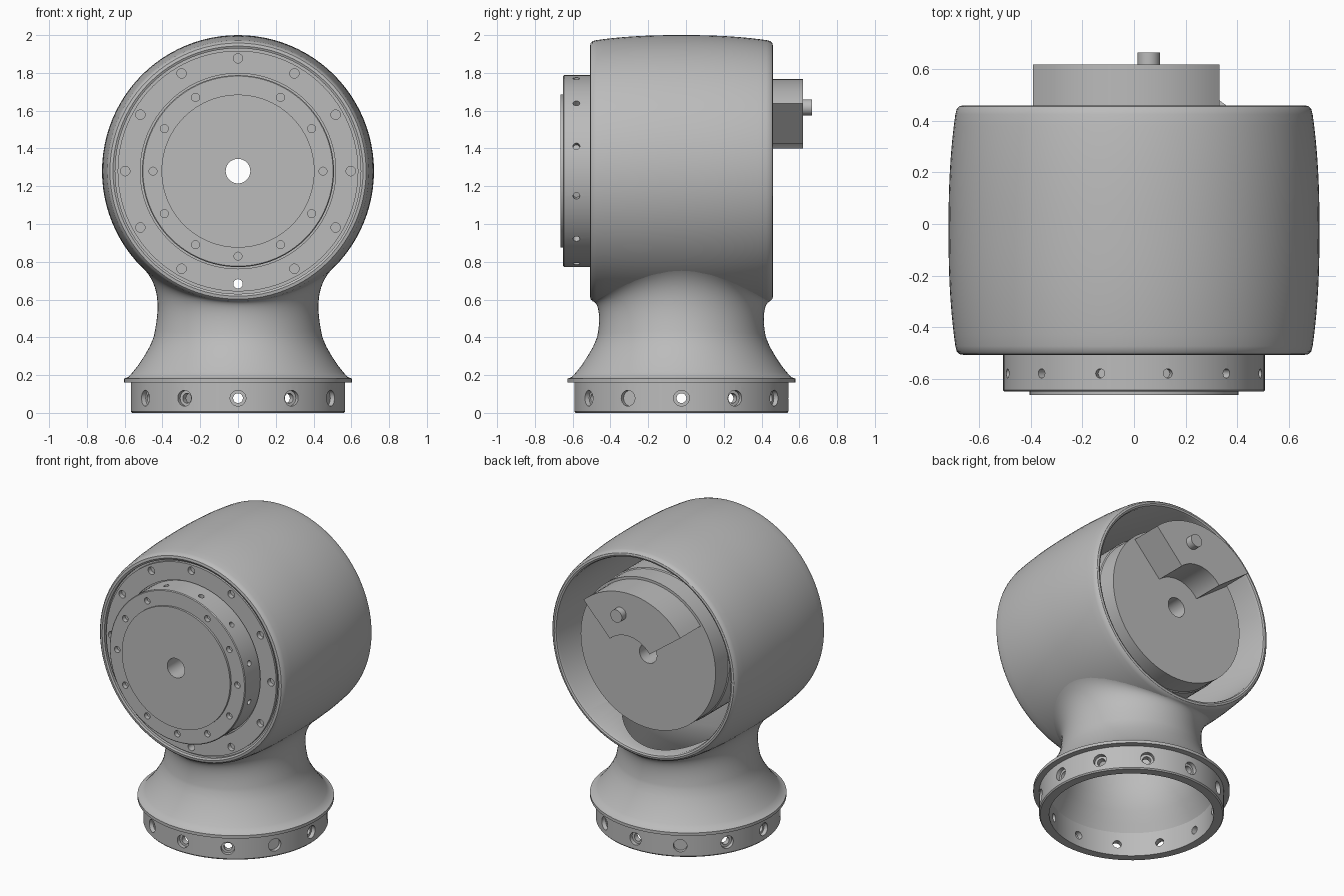
import bpy, bmesh
from math import cos, sin, pi, radians, sqrt
from mathutils import Vector

if "Cube" in bpy.data.objects:
    bpy.data.objects.remove(bpy.data.objects["Cube"])

AXIS_Z = 1.28      # height of the barrel axis
MID_Y = -0.024     # depth of the neck axis
STEPS = 96

grey = bpy.data.materials.new("machined_grey")
grey.use_nodes = True
grey.diffuse_color = (0.5, 0.5, 0.5, 1)
grey.node_tree.nodes["Principled BSDF"].inputs["Base Color"].default_value = (0.5, 0.5, 0.5, 1)


def finish(name, bm):
    bmesh.ops.recalc_face_normals(bm, faces=bm.faces)
    mesh = bpy.data.meshes.new(name)
    bm.to_mesh(mesh)
    bm.free()
    mesh.materials.append(grey)
    ob = bpy.data.objects.new(name, mesh)
    bpy.context.collection.objects.link(ob)
    return ob


def select(ob):
    bpy.ops.object.select_all(action='DESELECT')
    ob.select_set(True)
    bpy.context.view_layer.objects.active = ob


def smooth(ob):
    select(ob)
    bpy.ops.object.shade_smooth_by_angle(angle=radians(30))


def rings(name, point_lists):
    """Skin closed sections arranged in a closed circle."""
    bm = bmesh.new()
    cols = [[bm.verts.new(p) for p in pts] for pts in point_lists]
    for a, b in zip(cols, cols[1:] + cols[:1]):
        for i in range(len(a)):
            j = (i + 1) % len(a)
            bm.faces.new((a[i], a[j], b[j], b[i]))
    return finish(name, bm)


def circle(n=STEPS):
    return [2 * pi * i / n for i in range(n)]


def lathe_y(name, profile):
    return rings(name, [[(r * cos(t), y, AXIS_Z + r * sin(t)) for r, y in profile]
                        for t in circle()])


def lathe_z(name, profile):
    return rings(name, [[(r * cos(t), MID_Y + r * sin(t), z) for r, z in profile]
                        for t in circle()])


def rod(bm, centre, direction, radius, length, sides=20):
    d = Vector(direction).normalized()
    m = d.to_track_quat('Z', 'Y').to_matrix().to_4x4()
    m.translation = Vector(centre)
    bmesh.ops.create_cone(bm, cap_ends=True, segments=sides, radius1=radius,
                          radius2=radius, depth=length, matrix=m)


def drill(ob, rods):
    """Cut a list of (centre, direction, radius, length) holes."""
    bm = bmesh.new()
    for r in rods:
        rod(bm, *r)
    cutter = finish("hole_cutter", bm)
    cutter.hide_render = True
    select(ob)
    mod = ob.modifiers.new("holes", 'BOOLEAN')
    mod.operation = 'DIFFERENCE'
    mod.solver = 'EXACT'
    mod.object = cutter
    bpy.ops.object.modifier_apply(modifier=mod.name)
    bpy.data.objects.remove(cutter)


def barrel_radius(y):
    return 0.72 - 0.028 * abs((y - MID_Y) / 0.46) ** 2.4


# Barrel housing: bulged hollow drum, open at the back
outer = [(barrel_radius(y), y) for y in [MID_Y + 0.45 * k / 10 for k in range(-10, 11)]]
housing = lathe_y("barrel_housing",
                  [(0.65, -0.48), (0.65, -0.502), (0.662, -0.508), (0.678, -0.505), (0.688, -0.494)]
                  + outer
                  + [(0.688, 0.446), (0.678, 0.457), (0.665, 0.46), (0.654, 0.455), (0.648, 0.44)])
drill(housing, [((0, MID_Y, 0.7), (0, 0, 1), 0.405, 0.8, STEPS)])
smooth(housing)

# Neck: flared foot below, blending tangentially into the barrel above
foot = [(0.58, 0.16), (0.603, 0.162), (0.603, 0.182), (0.58, 0.19), (0.558, 0.215),
        (0.53, 0.25), (0.497, 0.3), (0.468, 0.35)]


def neck_section(t):
    c, s = cos(t), sin(t)

    def surface_z(rad, inset):
        return AXIS_Z - sqrt((barrel_radius(MID_Y + rad * s) - inset) ** 2 - (rad * c) ** 2)

    top_r = 0.51 * c * c + 0.472 * s * s
    p0 = Vector((0.447, 0.4))
    p3 = Vector((top_r, surface_z(top_r, 0.002)))
    slope = Vector((0.02, p3.y - surface_z(top_r - 0.02, 0.002))).normalized()
    h = p3.y - p0.y
    p1 = p0 + Vector((-0.1 * h, 0.45 * h))
    p2 = p3 - slope * (0.13 * c * c + 0.04 * s * s)
    curve = []
    for k in range(15):
        u = k / 14
        v = 1 - u
        curve.append(tuple(p0 * v ** 3 + p1 * 3 * v * v * u + p2 * 3 * v * u * u + p3 * u ** 3))
    inner = [(0.402, surface_z(0.402, 0.05)), (0.402, 0.45), (0.415, 0.36),
             (0.445, 0.28), (0.48, 0.21), (0.505, 0.16)]
    return [(r * c, MID_Y + r * s, z) for r, z in foot + curve + inner]


smooth(rings("neck", [neck_section(t) for t in circle()]))

# Base ring with counterbored bolt holes
base = lathe_z("base_ring", [(0.505, 0), (0.56, 0), (0.567, 0.008), (0.567, 0.161), (0.505, 0.161)])
for radius, reach, length in ((0.026, 0.53, 0.2), (0.042, 0.59, 0.1)):
    drill(base, [((reach * cos(t), MID_Y + reach * sin(t), 0.078), (cos(t), sin(t), 0),
                  radius, length) for t in circle(12)])
smooth(base)


def face_holes(angles, rad, y, size, length):
    return [((rad * cos(t), y, AXIS_Z + rad * sin(t)), (0, 1, 0), size, length) for t in angles]


# Front retaining plate, with one hole going right through at the bottom
plate = lathe_y("front_plate", [(0.517, -0.5), (0.637, -0.5), (0.637, -0.482), (0.652, -0.482),
                                (0.652, -0.42), (0.45, -0.42), (0.45, -0.482), (0.517, -0.482)])
ring12 = circle(12)
drill(plate, face_holes([t for i, t in enumerate(ring12) if i != 9], 0.597, -0.5, 0.025, 0.06)
      + face_holes([ring12[9]], 0.597, -0.46, 0.025, 0.3))
smooth(plate)

# Rotating output flange with screw holes on the face and around the rim
flange = lathe_y("output_flange", [(0.065, -0.45), (0.065, -0.65), (0.503, -0.65),
                                   (0.508, -0.645), (0.508, -0.45)])
rim = [t + pi / 12 for t in ring12]
drill(flange, face_holes([t for i, t in enumerate(ring12) if i != 3], 0.45, -0.65, 0.021, 0.06)
      + [((0.5 * cos(t), -0.58, AXIS_Z + 0.5 * sin(t)), (cos(t), 0, sin(t)), 0.018, 0.06)
         for t in rim])
smooth(flange)
smooth(lathe_y("flange_cap", [(0.065, -0.645), (0.065, -0.664), (0.405, -0.664), (0.405, -0.645)]))

# Motor inside the barrel, bored along its axis
smooth(lathe_y("motor", [(0.065, -0.46), (0.065, 0.405), (0.505, 0.405), (0.505, 0.27),
                         (0.512, 0.265), (0.512, -0.43), (0.49, -0.46)]))

# Arched connector block on the motor
bm = bmesh.new()
arc = [radians(47 + 96.5 * k / 24) for k in range(25)]
outline = [(0.488, t) for t in arc] + [(0.2, t) for t in reversed(arc)]
face = bm.faces.new([bm.verts.new((r * cos(t), 0.39, AXIS_Z + r * sin(t))) for r, t in outline])
lift = bmesh.ops.extrude_face_region(bm, geom=[face])
bmesh.ops.translate(bm, vec=(0, 0.23, 0),
                    verts=[v for v in lift["geom"] if isinstance(v, bmesh.types.BMVert)])
smooth(finish("connector_block", bm))

# Round pin on the block
bm = bmesh.new()
rod(bm, (0.057, 0.633, AXIS_Z + 0.337), (0, 1, 0), 0.043, 0.066, 32)
smooth(finish("connector_pin", bm))
